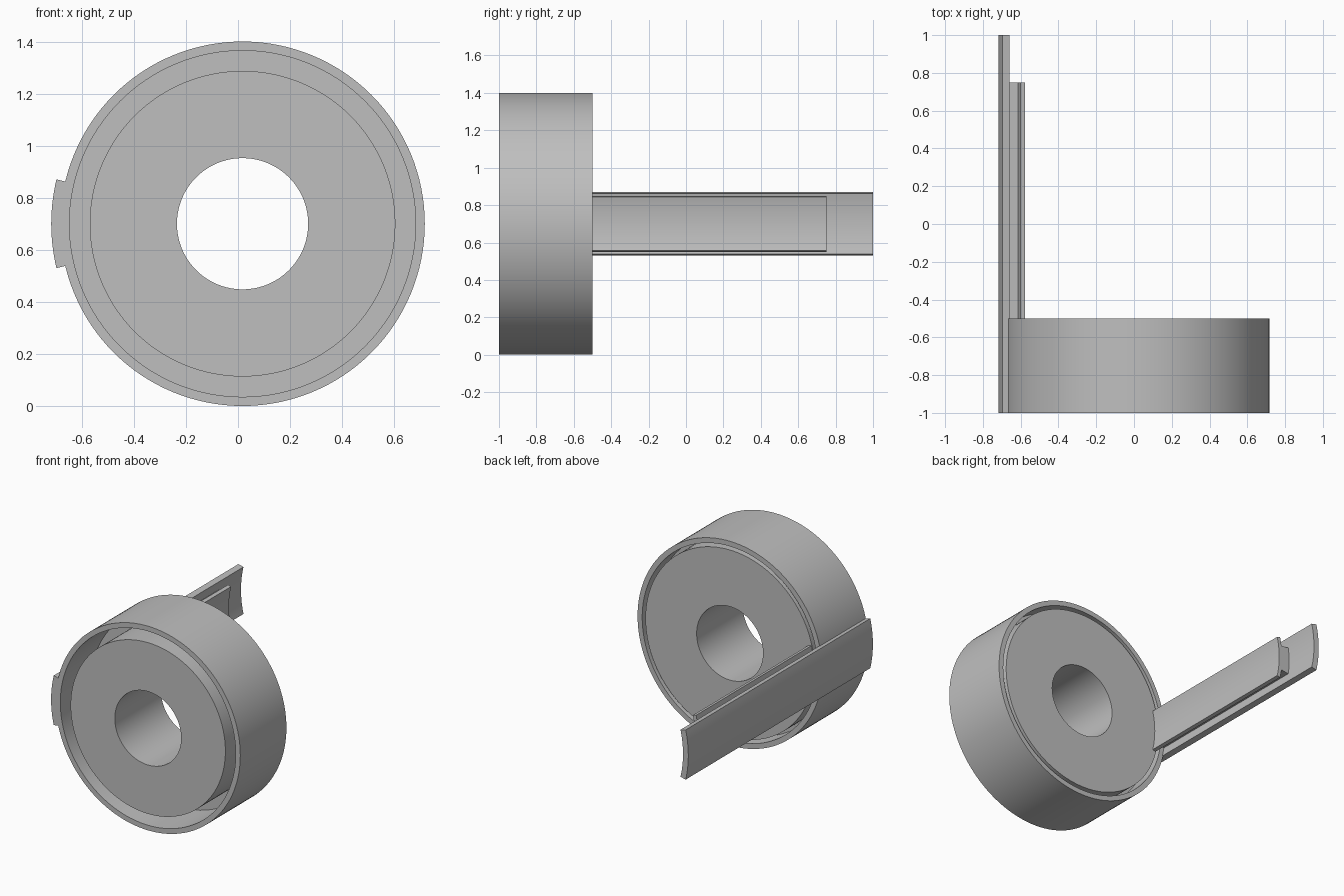
import bpy, bmesh
from math import sin, cos, pi, radians

cube = bpy.data.objects.get("Cube")
if cube:
    bpy.data.objects.remove(cube, do_unlink=True)

AXIS_X, AXIS_Z = 0.0175, 0.70

grey = bpy.data.materials.new("plain_grey")
grey.use_nodes = True
grey.diffuse_color = (0.52, 0.52, 0.52, 1)
grey.node_tree.nodes["Principled BSDF"].inputs["Base Color"].default_value = grey.diffuse_color


def sweep(name, profile, start=0.0, end=2 * pi, steps=128):
    """Turn a closed (radius, y) profile about the wheel axis."""
    full = end - start > 2 * pi - 1e-4
    bm = bmesh.new()
    rows = []
    for i in range(steps if full else steps + 1):
        a = start + (end - start) * i / steps
        rows.append([bm.verts.new((AXIS_X + r * cos(a), y, AXIS_Z + r * sin(a)))
                     for r, y in profile])
    pairs = list(zip(rows, rows[1:]))
    if full:
        pairs.append((rows[-1], rows[0]))
    else:
        bm.faces.new(rows[0])
        bm.faces.new(rows[-1])
    n = len(profile)
    for p, q in pairs:
        for j in range(n):
            k = (j + 1) % n
            bm.faces.new((p[j], p[k], q[k], q[j]))
    bmesh.ops.recalc_face_normals(bm, faces=bm.faces)
    mesh = bpy.data.meshes.new(name)
    bm.to_mesh(mesh)
    bm.free()
    mesh.materials.append(grey)
    obj = bpy.data.objects.new(name, mesh)
    bpy.context.collection.objects.link(obj)
    bpy.ops.object.select_all(action='DESELECT')
    obj.select_set(True)
    bpy.context.view_layer.objects.active = obj
    bpy.ops.object.shade_smooth_by_angle(angle=radians(30))
    return obj


def curved_strip(name, inner, outer, front, back, half_angle):
    """Arc-shaped bar on the wheel's right-hand side."""
    h = radians(half_angle)
    return sweep(name, [(inner, front), (outer, front), (outer, back), (inner, back)],
                 pi - h, pi + h, 16)


# Wheel: bored core, thin rim, and a web between the front and back grooves
FRONT, BACK, WEB_FRONT, WEB_BACK = -1.0, -0.5, -0.67, -0.64
BORE, CORE_FRONT, CORE_BACK, RIM_IN, RIM_OUT = 0.252, 0.587, 0.64, 0.665, 0.70
sweep("wheel_body", [
    (BORE, FRONT), (CORE_FRONT, FRONT), (CORE_FRONT, WEB_FRONT),
    (RIM_IN, WEB_FRONT), (RIM_IN, FRONT), (RIM_OUT, FRONT), (RIM_OUT, BACK),
    (RIM_IN, BACK), (RIM_IN, WEB_BACK), (CORE_BACK, WEB_BACK),
    (CORE_BACK, BACK), (BORE, BACK)])

# Long arm: outer rail, narrow neck and inner rail
curved_strip("outer_rail", 0.695, 0.735, FRONT, 1.0, 13.4)
curved_strip("rail_neck", 0.63, 0.70, -0.52, 0.75, 8)
curved_strip("inner_rail", 0.612, 0.637, -0.52, 0.75, 13.6)
